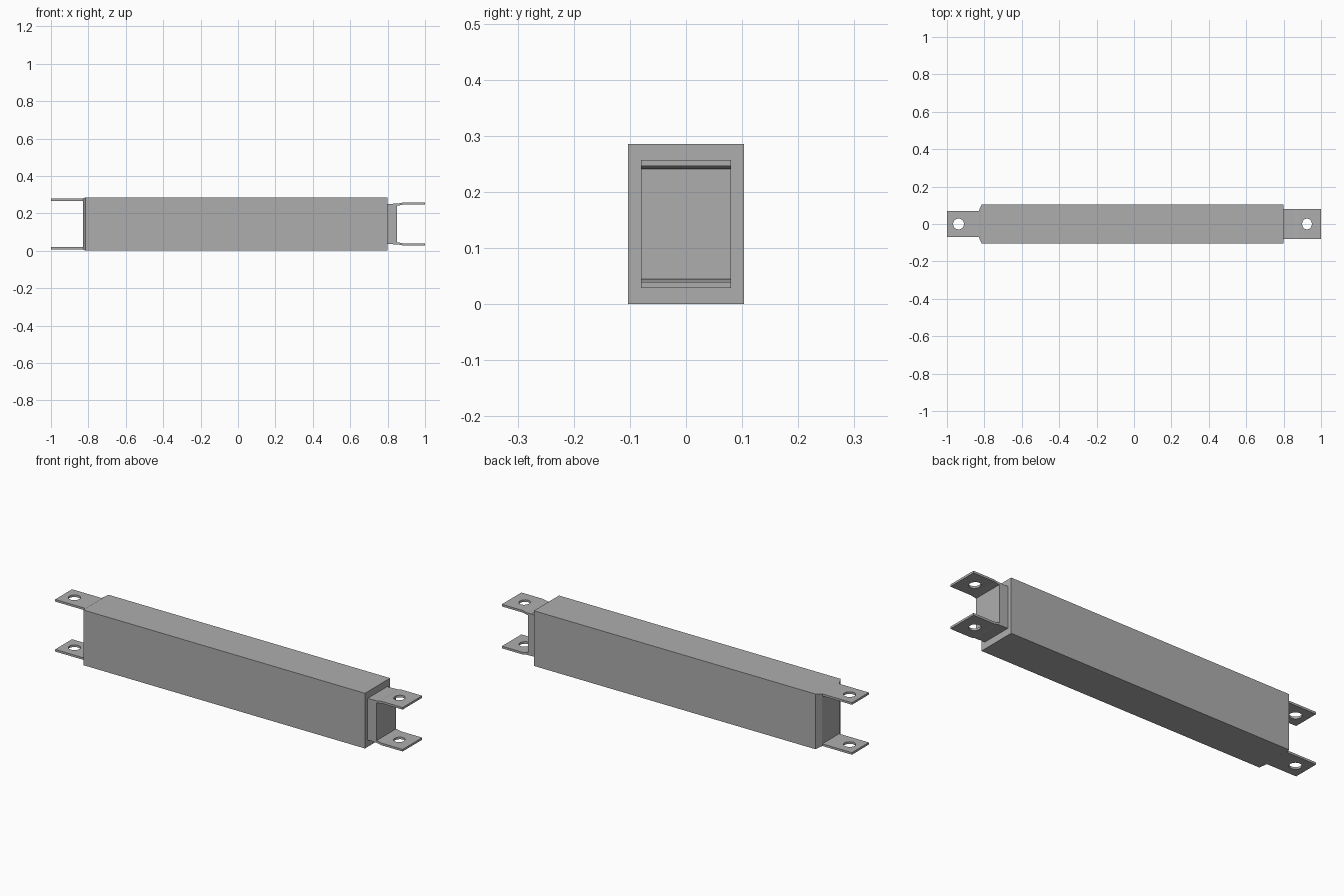
import bpy, bmesh

if "Cube" in bpy.data.objects:
    bpy.data.objects.remove(bpy.data.objects["Cube"])

MID = 0.143  # height of the horizontal symmetry plane

steel = bpy.data.materials.new("plain grey steel")
steel.use_nodes = True
grey = (0.42, 0.42, 0.42, 1)
steel.diffuse_color = grey
steel.node_tree.nodes["Principled BSDF"].inputs["Base Color"].default_value = grey


def finish(name, bm):
    bmesh.ops.recalc_face_normals(bm, faces=bm.faces)
    mesh = bpy.data.meshes.new(name)
    bm.to_mesh(mesh)
    bm.free()
    obj = bpy.data.objects.new(name, mesh)
    bpy.context.collection.objects.link(obj)
    mesh.materials.append(steel)
    return obj


def loft(name, sections):
    """Closed box through rectangles given as (x, half depth, half height)."""
    bm = bmesh.new()
    rings = [[bm.verts.new((x, sy * hy, MID + sz * hz))
              for sy, sz in ((-1, -1), (1, -1), (1, 1), (-1, 1))]
             for x, hy, hz in sections]
    for a, b in zip(rings, rings[1:]):
        for i in range(4):
            j = (i + 1) % 4
            bm.faces.new((a[i], a[j], b[j], b[i]))
    bm.faces.new(rings[0])
    bm.faces.new(rings[-1])
    return finish(name, bm)


def tab(name, side, path, half_width, hole):
    """Bent strip along (x, outer height from middle), with a bolt hole."""
    thick = 0.011
    outline = path + [(x, h - thick) for x, h in reversed(path)]
    bm = bmesh.new()
    face = bm.faces.new([bm.verts.new((x, -half_width, MID + side * h))
                         for x, h in outline])
    ext = bmesh.ops.extrude_face_region(bm, geom=[face])
    moved = [v for v in ext["geom"] if isinstance(v, bmesh.types.BMVert)]
    bmesh.ops.translate(bm, verts=moved, vec=(0, 2 * half_width, 0))
    obj = finish(name, bm)

    # cutter for the bolt hole
    hx, rx, ry = hole
    bpy.ops.mesh.primitive_cylinder_add(
        vertices=32, radius=1, depth=0.1,
        location=(hx, 0, MID + side * path[-1][1]))
    cutter = bpy.context.object
    cutter.scale = (rx, ry, 1)
    cutter.name = name + "_hole_cutter"
    cutter.hide_render = True
    cutter.hide_set(True)
    cut = obj.modifiers.new("bolt hole", "BOOLEAN")
    cut.object = cutter
    cut.solver = "EXACT"
    # bake the hole and discard the cutter
    bpy.context.view_layer.update()
    graph = bpy.context.evaluated_depsgraph_get()
    baked = bpy.data.meshes.new_from_object(obj.evaluated_get(graph))
    obj.modifiers.clear()
    obj.data = baked
    bpy.data.objects.remove(cutter)


# long outer tube with a tapered end, and the inner tube sliding in it
loft("outer_tube", [(-0.83, 0.07, 0.135), (-0.815, 0.103, 0.143), (0.8, 0.103, 0.143)])
loft("inner_tube", [(0.79, 0.08, 0.108), (0.85, 0.08, 0.108)])

# pairs of mounting tabs at both ends
for label, side in (("upper", 1), ("lower", -1)):
    tab(label + "_outer_tab", side, [(-0.82, 0.135), (-1, 0.135)], 0.069,
        (-0.938, 0.029, 0.029))
    tab(label + "_inner_tab", side, [(0.83, 0.109), (0.855, 0.109), (0.88, 0.114), (1, 0.114)],
        0.08, (0.925, 0.026, 0.029))
